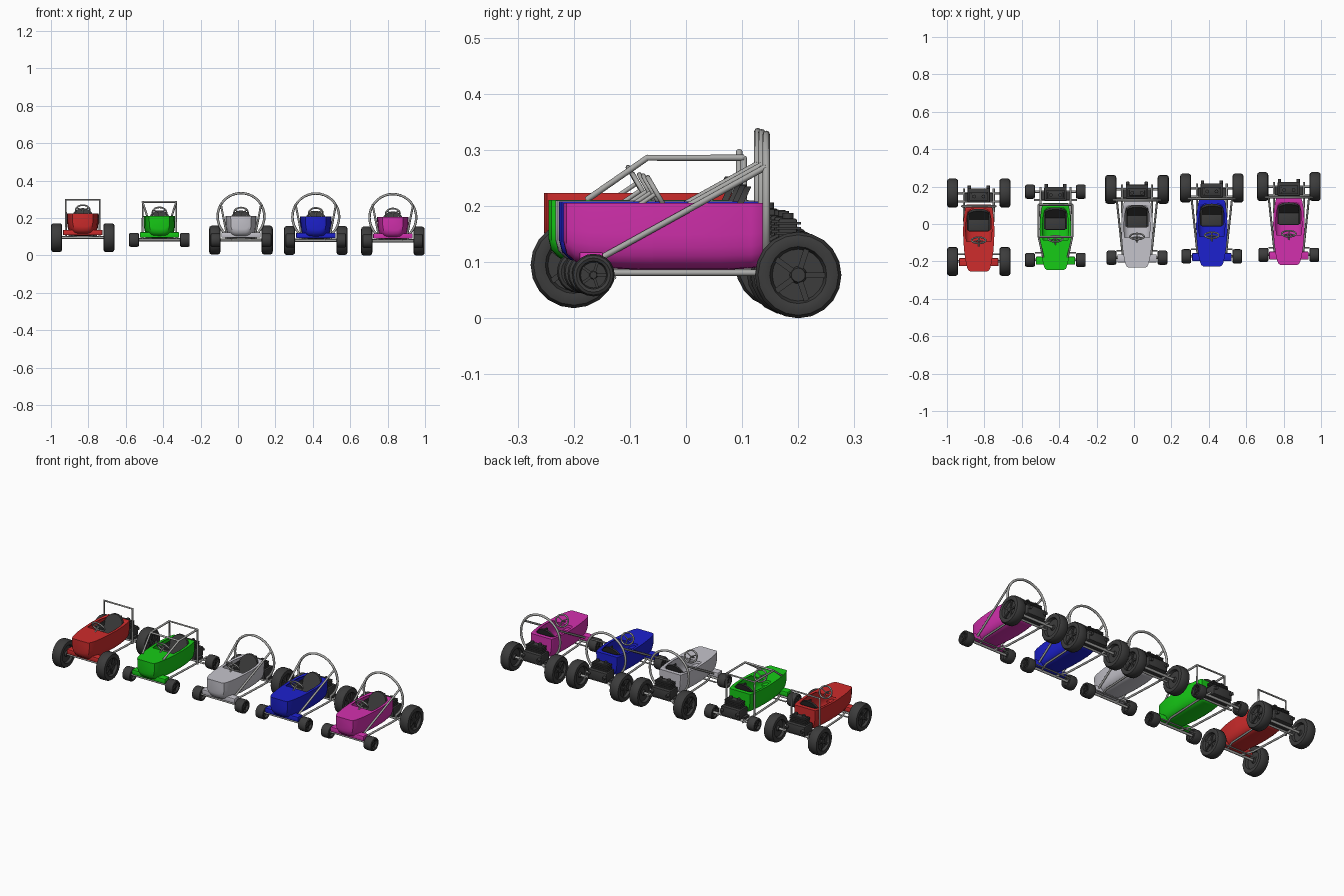
import bpy, bmesh, math
from mathutils import Vector, Matrix

if "Cube" in bpy.data.objects:
    bpy.data.objects.remove(bpy.data.objects["Cube"])

def material(name, rgb):
    m = bpy.data.materials.new(name)
    m.diffuse_color = (*rgb, 1)
    m.use_nodes = True
    m.node_tree.nodes["Principled BSDF"].inputs["Base Color"].default_value = m.diffuse_color
    return m

DARK = material("rubber", (0.045, 0.045, 0.045))
STEEL = material("steel", (0.4, 0.4, 0.39))
O = Vector((0, 0, 0))      # origin of the kart being built
KART = ""

def finish(name, bm, mat, smooth=35):
    bmesh.ops.recalc_face_normals(bm, faces=bm.faces[:])
    me = bpy.data.meshes.new(name)
    bm.to_mesh(me)
    bm.free()
    ob = bpy.data.objects.new(KART + "_" + name, me)
    ob.location = O
    me.materials.append(mat)
    bpy.context.collection.objects.link(ob)
    bpy.ops.object.select_all(action='DESELECT')
    bpy.context.view_layer.objects.active = ob
    ob.select_set(True)
    if smooth:
        bpy.ops.object.shade_smooth_by_angle(angle=math.radians(smooth))
    return ob

def box(name, lo, hi, mat, bevel=0.0):
    bm = bmesh.new()
    lo, hi = Vector(lo), Vector(hi)
    d = hi - lo
    bmesh.ops.create_cube(bm, size=1, matrix=Matrix.Translation((lo + hi) / 2) @ Matrix.Diagonal((*d, 1)))
    if bevel:
        bmesh.ops.bevel(bm, geom=bm.edges[:], offset=bevel, segments=2, affect='EDGES', profile=0.5)
    return finish(name, bm, mat)

def tube(name, pts, r=0.0055, mat=None, closed=False):
    cu = bpy.data.curves.new(name, 'CURVE')
    cu.dimensions = '3D'
    cu.bevel_depth, cu.bevel_resolution, cu.use_fill_caps = r, 2, True
    sp = cu.splines.new('POLY')
    sp.points.add(len(pts) - 1)
    for p, c in zip(sp.points, pts):
        p.co = (*c, 1)
    sp.use_cyclic_u = closed
    cu.materials.append(mat or STEEL)
    ob = bpy.data.objects.new(KART + "_" + name, cu)
    ob.location = O
    bpy.context.collection.objects.link(ob)

def pair(name, pts, **kw):
    for s, side in ((-1, "left"), (1, "right")):
        tube(f"{side}_{name}", [(s * x, y, z) for x, y, z in pts], **kw)

def wheel(name, x, y, z, r, w, side):
    # tyre, recessed rim and hub turned as one profile
    h = w / 2
    prof = [(0, h * .75), (.16, h * .75), (.2, h * .45), (.6, h * .45), (.66, h * .9), (.8, h), (.93, h * .9), (1, h * .6)]
    prof += [(a, -b) for a, b in reversed(prof)]
    bm = bmesh.new()
    vs = [bm.verts.new((side * b, a * r, 0)) for a, b in prof]
    es = [bm.edges.new(p) for p in zip(vs, vs[1:])]
    bmesh.ops.spin(bm, geom=vs + es, axis=(1, 0, 0), cent=(0, 0, 0), angle=2 * math.pi, steps=20)
    bmesh.ops.remove_doubles(bm, verts=bm.verts[:], dist=1e-5)
    # rim spokes
    for i in range(5):
        m = Matrix.Rotation(i * 2 * math.pi / 5, 4, 'X') @ Matrix.Translation((side * h * .5, r * .38, 0))
        bmesh.ops.create_cube(bm, size=1, matrix=m @ Matrix.Diagonal((h * .3, r * .55, r * .13, 1)))
    bmesh.ops.translate(bm, verts=bm.verts[:], vec=(x, y, z))
    finish(name, bm, DARK)

def hull(mat):
    # stations: y, half width, bottom height, cockpit half width (None = closed deck)
    st = [(-.218, .046, .135, None), (-.213, .055, .115, None), (-.198, .062, .101, None), (-.17, .069, .093, None),
          (-.12, .077, .088, None), (-.06, .082, .086, None), (-.058, .082, .086, .066), (.0, .084, .086, .07),
          (.06, .081, .086, .066), (.1, .076, .088, .057), (.115, .073, .089, .04), (.117, .073, .089, None),
          (.13, .07, .092, None), (.138, .066, .1, None)]
    n, top = 14, .205
    bm = bmesh.new()
    rows, inner = [], []
    for y, w, zb, wi in st:
        row = []
        for i in range(n + 1):
            a = math.pi * i / n
            c, s = math.cos(a), math.sin(a)
            row.append(bm.verts.new((math.copysign(abs(c) ** .5, c) * w if abs(c) > 1e-6 else 0,
                                     y, top - (top - zb) * max(s, 0) ** .5 if 0 < i < n else top)))
        rows.append(row)
        inner.append([bm.verts.new((s * wi, y, top)) for s in (1, -1)] if wi else None)
    for k in range(len(st) - 1):
        a, b, p, q = rows[k], rows[k + 1], inner[k], inner[k + 1]
        for i in range(n):
            bm.faces.new((a[i], a[i + 1], b[i + 1], b[i]))
        if p and q:
            bm.faces.new((a[0], b[0], q[0], p[0]))
            bm.faces.new((a[n], p[1], q[1], b[n]))
        elif q:
            bm.faces.new((a[0], b[0], q[0], q[1], b[n], a[n]))
        elif p:
            bm.faces.new((a[0], b[0], b[n], a[n], p[1], p[0]))
        else:
            bm.faces.new((a[0], b[0], b[n], a[n]))
    bm.faces.new(rows[0])
    bm.faces.new(rows[-1])
    ob = finish("body_tub", bm, mat)
    sol = ob.modifiers.new("thickness", 'SOLIDIFY')
    sol.thickness, sol.offset = .003, -1

def seat():
    # dome-topped reclined back, with a cushion in front
    bm = bmesh.new()
    pts = [(.054, .125)] + [(.056 * math.cos(math.pi * i / 12), .185 + .05 * math.sin(math.pi * i / 12)) for i in range(13)] + [(-.054, .125)]
    f = bm.faces.new([bm.verts.new((x, .055 + (z - .125) * .45, z)) for x, z in pts])
    ext = bmesh.ops.extrude_face_region(bm, geom=[f])
    bmesh.ops.translate(bm, vec=(0, .012, 0), verts=[v for v in ext['geom'] if isinstance(v, bmesh.types.BMVert)])
    finish("seat_back", bm, DARK)
    box("seat_cushion", (-.055, -.005, .1), (.055, .08, .135), DARK, .006)
    for s in (-1, 1):
        box("seat_side", (s * .057 - .005, .0, .12), (s * .057 + .005, .1, .19), DARK, .004)

def steering():
    c, u = Vector((0, -.052, .223)), Vector((0, -.5, .866))
    at = lambda r, a: c + Vector((r * math.cos(a), 0, 0)) + u * (r * .85 * math.sin(a))
    tube("steering_wheel", [at(.038, 2 * math.pi * i / 24) for i in range(24)], r=.0045, closed=True)
    for k in range(3):
        tube("steering_spoke", [c, at(.038, math.radians(-90 + 120 * k))], r=.003)
    tube("steering_column", [c, c + Vector((0, -.06, -.04))], r=.004)

def engine():
    box("engine_block", (-.06, .15, .085), (.06, .225, .14), DARK, .005)
    box("engine_mount", (-.075, .155, .085), (.075, .2, .097), DARK)
    for i in range(4):
        z = .14 + i * .009
        box("cooling_fin", (-.05, .16, z), (.05, .205, z + .005), DARK)
    box("cylinder_head", (-.042, .165, .138), (.042, .198, .178), DARK, .004)
    for s in (-1, 1):
        tube("air_intake", [(s * .025, .182, .17), (s * .025, .182, .188)], r=.01, mat=DARK)
        tube("exhaust", [(s * .05, .215, .12), (s * .05, .24, .115)], r=.009, mat=DARK)

def square_cage(y):
    w, t = .09, .28
    tube("roll_bar", [(-w, y, .08), (-w, y, t), (w, y, t), (w, y, .08)])

def round_hoop():
    arc = [(.125 * math.cos(math.radians(a)), .143, .203 + .125 * math.sin(math.radians(a))) for a in range(-50, 231, 10)]
    tube("roll_hoop", [(.08, .143, .08)] + arc + [(-.08, .143, .08)], r=.0065)
    pair("diagonal_brace", [(.108, .143, .27), (.075, -.165, .1)])

# name, centre, colour, large rear wheels, large front wheels, cage kind
KARTS = [
    ("red", (-.83, -.035, .018), (.62, .025, .025), True, True, "bar"),
    ("green", (-.42, -.027, .006), (.008, .6, .008), False, False, "box"),
    ("white", (.016, -.015, .005), (.56, .55, .6), True, False, "hoop"),
    ("blue", (.416, -.008, .003), (.012, .015, .62), True, False, "hoop"),
    ("magenta", (.828, 0, 0), (.65, .03, .42), True, False, "hoop"),
]
for KART, loc, rgb, big_rear, big_front, cage in KARTS:
    O = Vector(loc)
    paint = material(KART + "_paint", rgb)
    hull(paint)
    box("front_beam", (-.105, -.19, .09), (.105, -.148, .118), paint, .003)
    seat()
    steering()
    engine()
    # wheels
    for label, y, big in (("front", -.165, big_front), ("rear", .2, big_rear)):
        r, w, outer = (.077, .06, .17) if big else (.038, .052, .162)
        for s in (-1, 1):
            wheel(label + "_wheel", s * (outer - w / 2), y, .077, r, w, s)
        tube(label + "_axle", [(-.14, y, .077), (.14, y, .077)], r=.007)
    # chassis rails and cross members
    pair("floor_rail", [(.045, -.17, .081), (.07, -.1, .081), (.08, .1, .081), (.08, .225, .081)])
    tube("rear_cross_tube", [(-.115, .155, .081), (.115, .155, .081)])
    tube("tie_rod", [(-.11, -.128, .073), (.11, -.128, .073)], r=.004)
    # roll protection
    if cage == "hoop":
        round_hoop()
    else:
        square_cage(.13)
        if cage == "box":
            pair("cage_rail", [(.09, .13, .28), (.09, -.042, .28), (.066, -.15, .205)])
            tube("cage_front_bar", [(-.09, -.042, .28), (.09, -.042, .28)])
